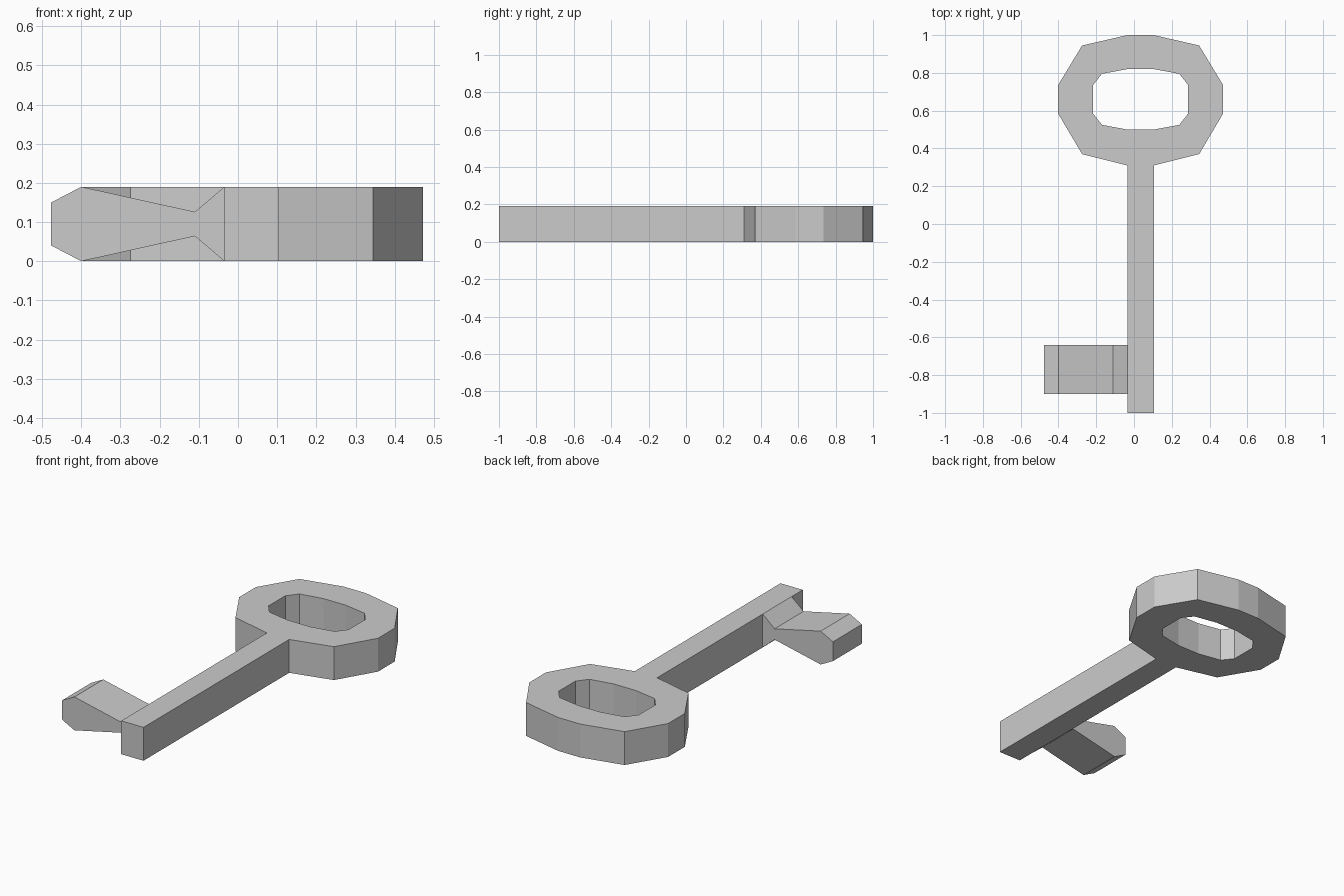
import bpy, bmesh
from mathutils import Vector

if "Cube" in bpy.data.objects:
    bpy.data.objects.remove(bpy.data.objects["Cube"], do_unlink=True)

THICK = 0.19    # height of the flat key
AXIS = 0.035    # x of the shaft's centre line
HALF = 0.07     # half width of the shaft

metal = bpy.data.materials.new("grey metal")
metal.use_nodes = True
colour = (0.6, 0.6, 0.6, 1)
metal.diffuse_color = colour
metal.node_tree.nodes["Principled BSDF"].inputs["Base Color"].default_value = colour


def extrude_object(name, bm, offset):
    """Thicken the flat faces along offset and make an object of them."""
    result = bmesh.ops.extrude_face_region(bm, geom=bm.faces[:], use_keep_orig=True)
    verts = [g for g in result["geom"] if isinstance(g, bmesh.types.BMVert)]
    bmesh.ops.translate(bm, verts=verts, vec=Vector(offset))
    bmesh.ops.recalc_face_normals(bm, faces=bm.faces[:])
    mesh = bpy.data.meshes.new(name)
    bm.to_mesh(mesh)
    bm.free()
    mesh.materials.append(metal)
    obj = bpy.data.objects.new(name, mesh)
    bpy.context.collection.objects.link(obj)
    return obj


def mirrored_loop(bm, half):
    """Close a right-hand half outline by mirroring it about the shaft."""
    points = half + [(-x, y) for x, y in reversed(half)]
    return [bm.verts.new((x + AXIS, y, 0)) for x, y in points]


# Bow ring and shaft, one flat outline thickened upwards
bm = bmesh.new()
outer = mirrored_loop(bm, [(HALF, 1.0), (0.31, 0.945), (0.437, 0.735),
                           (0.437, 0.585), (0.31, 0.37), (HALF, 0.31)])
inner = mirrored_loop(bm, [(HALF, 0.82), (0.205, 0.795), (0.252, 0.735),
                           (0.252, 0.585), (0.205, 0.525), (HALF, 0.5)])
count = len(outer)
for i in range(count):
    j = (i + 1) % count
    bm.faces.new((outer[i], outer[j], inner[j], inner[i]))
tip = [bm.verts.new((AXIS + s * HALF, -1, 0)) for s in (-1, 1)]
bm.faces.new((outer[count // 2 - 1], outer[count // 2], *tip))
extrude_object("bow_and_shaft", bm, (0, 0, THICK))

# Flared bit, its section drawn in x and z and run along y
upper = [(AXIS - HALF, THICK), (-0.11, 0.126), (-0.4, THICK), (-0.477, 0.15)]
section = upper + [(x, THICK - z) for x, z in reversed(upper)]
bm = bmesh.new()
bm.faces.new([bm.verts.new((x, -0.9, z)) for x, z in section])
extrude_object("bit", bm, (0, 0.26, 0))
